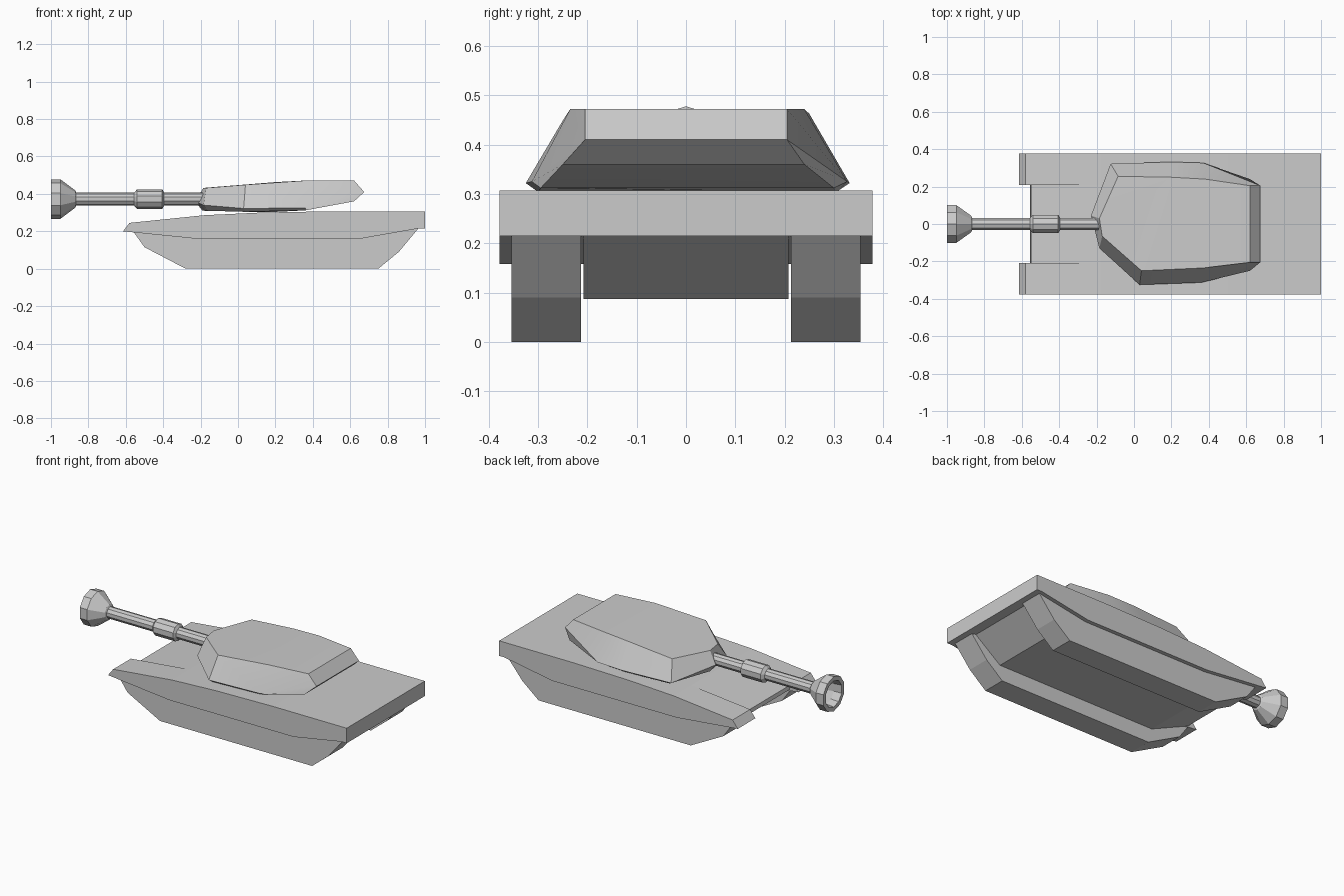
import bpy, bmesh
from math import sin, cos, pi, radians


def make(name, bm):
    bmesh.ops.recalc_face_normals(bm, faces=bm.faces)
    me = bpy.data.meshes.new(name)
    bm.to_mesh(me)
    bm.free()
    ob = bpy.data.objects.new(name, me)
    bpy.context.collection.objects.link(ob)
    return ob


def loft(name, rings, caps=True, closed=False):
    """Join rings of equal length with quads, optionally capped or looped."""
    bm = bmesh.new()
    vs = [[bm.verts.new(p) for p in r] for r in rings]
    n = len(rings[0])
    pairs = list(zip(vs, vs[1:])) + ([(vs[-1], vs[0])] if closed else [])
    for a, b in pairs:
        for i in range(n):
            j = (i + 1) % n
            bm.faces.new((a[i], a[j], b[j], b[i]))
    if caps:
        ends = [bm.faces.new(vs[0]), bm.faces.new(vs[-1])]
        bmesh.ops.triangulate(bm, faces=ends)
    return make(name, bm)


def prism(name, profile, y0, y1, mirror=False):
    """Extrude an x-z side profile across y."""
    ob = loft(name, [[(x, y, z) for x, z in profile] for y in (y0, y1)])
    if mirror:
        m = ob.modifiers.new("mirror", 'MIRROR')
        m.use_axis = (False, True, False)
    return ob


# Shared deck line and rear edge
deck = [(-0.18, 0.286), (0.12, 0.3), (0.5, 0.307), (1, 0.307), (1, 0.215), (0.965, 0.215)]

# Side sponsons with fenders and skirts
prism("side_sponson", [(-0.615, 0.2), (-0.58, 0.245)] + deck +
      [(0.64, 0.158), (-0.2, 0.158)], 0.208, 0.378, True)

# Central hull with lower sloping nose
prism("central_hull", [(-0.555, 0.2), (-0.55, 0.222)] + deck +
      [(0.94, 0.215), (0.77, 0.087), (-0.3, 0.087)], -0.208, 0.208)

# Tracks
prism("track", [(-0.56, 0.199), (-0.5, 0.115), (-0.28, 0), (0.75, 0),
                (0.86, 0.09), (0.965, 0.216)], 0.213, 0.354, True)

# Turret: bottom, widest and top outlines, with one blunt front corner
bottom = [(-0.19, 0.04, 0.31), (-0.1, 0.3, 0.31), (0.2, 0.305, 0.304),
          (0.36, 0.3, 0.312), (0.62, 0.24, 0.36), (0.62, -0.25, 0.36),
          (0.36, -0.295, 0.312), (0.04, -0.3, 0.304), (-0.165, -0.11, 0.31)]
middle = [(-0.23, 0.045, 0.36), (-0.125, 0.322, 0.328), (0.2, 0.332, 0.322),
          (0.37, 0.327, 0.325), (0.675, 0.205, 0.41), (0.675, -0.205, 0.41),
          (0.36, -0.313, 0.325), (0.03, -0.325, 0.322), (-0.185, -0.13, 0.34)]
top = [(-0.185, 0.03, 0.432), (-0.085, 0.255, 0.44), (0.2, 0.25, 0.463),
       (0.38, 0.24, 0.472), (0.62, 0.205, 0.472), (0.62, -0.205, 0.472),
       (0.37, -0.235, 0.472), (0.04, -0.25, 0.449), (-0.17, -0.065, 0.432)]
turret = loft("turret", [bottom, middle, top])
bpy.context.view_layer.objects.active = turret
turret.select_set(True)
bpy.ops.object.shade_smooth_by_angle(angle=radians(25))

# Gun barrel with collar and hollow flared muzzle
gun = [(-0.1, 0.035), (-0.395, 0.035), (-0.405, 0.052), (-0.54, 0.052),
       (-0.555, 0.035), (-0.865, 0.035), (-0.87, 0.046), (-0.95, 0.106),
       (-1.0, 0.106), (-1.0, 0.08), (-0.95, 0.075), (-0.88, 0.03)]
loft("gun_barrel", [[(x, r * sin(i * pi / 5), 0.372 + r * cos(i * pi / 5))
                     for i in range(10)] for x, r in gun])
